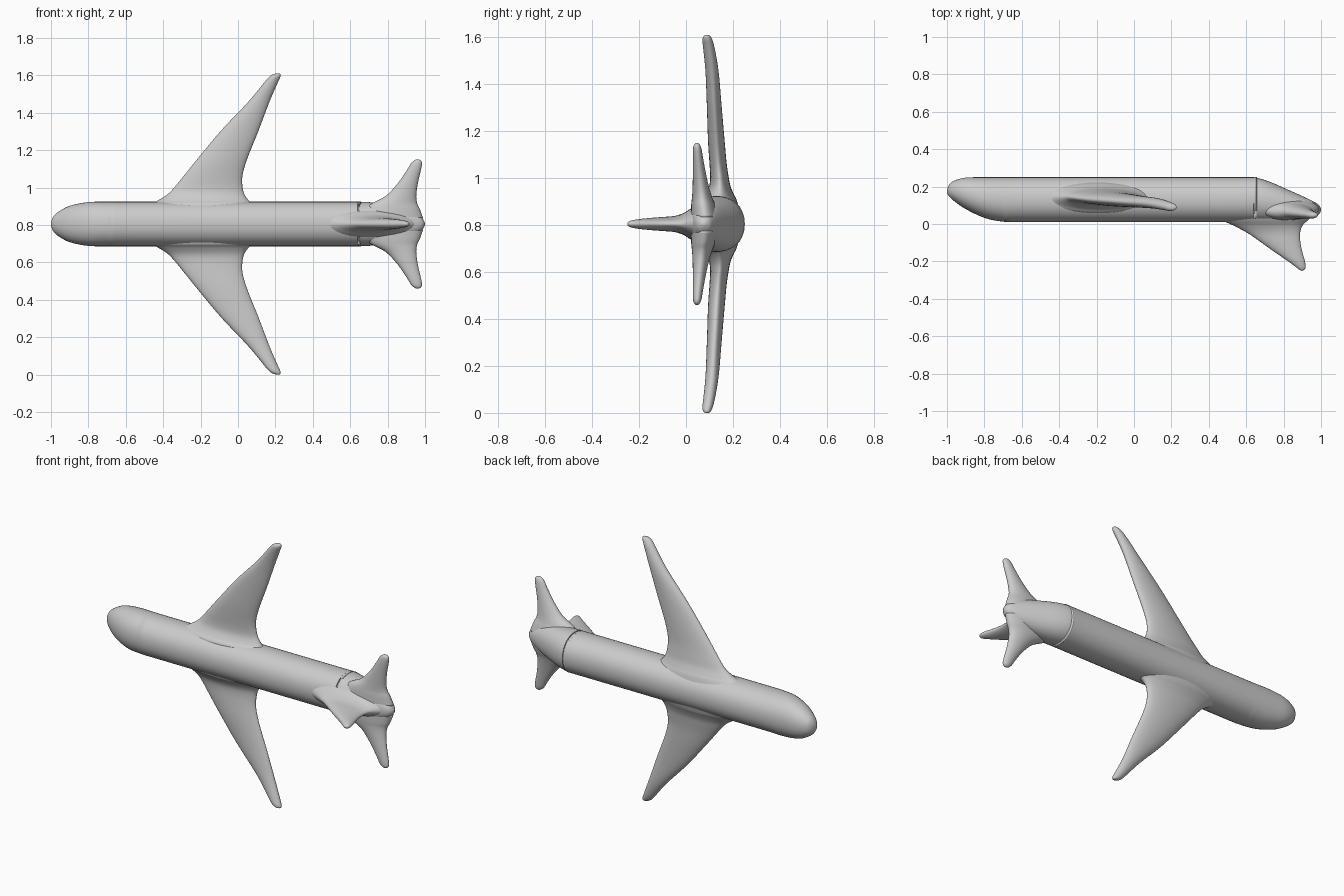
import bpy, bmesh, math

ZC = 0.805  # height of the fuselage axis


def interp(p, q, r, s, t):
    # Catmull-Rom blend of one value
    return 0.5 * (2*q + (r - p)*t + (2*p - 5*q + 4*r - s)*t*t + (3*q - p - 3*r + s)*t**3)


def loft(name, rows, place, n=40, sub=4, power=1.0):
    """rows: (station, a_min, a_max, b_min, b_max), an oval at each station."""
    fine = []
    for i in range(len(rows) - 1):
        four = [rows[max(i - 1, 0)], rows[i], rows[i + 1], rows[min(i + 2, len(rows) - 1)]]
        fine += [[interp(*v, k / sub) for v in zip(*four)] for k in range(sub)]
    fine.append(rows[-1])
    bm = bmesh.new()
    rings = []
    for s, a0, a1, b0, b1 in fine:
        ring = []
        for k in range(n):
            t = 2 * math.pi * k / n
            c, d = [math.copysign(abs(f)**power, f) for f in (math.cos(t), math.sin(t))]
            ring.append(bm.verts.new(place(s, (a0 + a1)/2 + c*(a1 - a0)/2,
                                           (b0 + b1)/2 + d*(b1 - b0)/2)))
        rings.append(ring)
    for r, q in zip(rings, rings[1:]):
        for k in range(n):
            bm.faces.new((r[k], r[(k + 1) % n], q[(k + 1) % n], q[k]))
    bm.faces.new(rings[0])
    bm.faces.new(rings[-1])
    bmesh.ops.recalc_face_normals(bm, faces=bm.faces)
    for f in bm.faces:
        f.smooth = True
    me = bpy.data.meshes.new(name)
    bm.to_mesh(me)
    bm.free()
    ob = bpy.data.objects.new(name, me)
    bpy.context.collection.objects.link(ob)
    return ob


# Fuselage: (x, top y, belly y, half width)
body = [(-1.0, .165, .18, .008), (-.99, .15, .207, .035), (-.965, .125, .23, .062),
        (-.9, .08, .248, .097), (-.8, .033, .25, .117), (-.7, .013, .25, .119),
        (-.55, .01, .25, .119), (.55, .01, .25, .119), (.64, .01, .249, .119),
        (.72, .01, .228, .115), (.84, .014, .176, .097), (.92, .025, .14, .073),
        (.97, .04, .115, .045), (.99, .053, .1, .024), (1.0, .07, .082, .006)]
loft("fuselage", [(x, y0, y1, -h, h) for x, y0, y1, h in body],
     lambda s, a, b: (s, a, ZC + b), power=0.93)

# Wing stations outward: (distance, leading x, trailing x, y min, y max)
wing = [(.06, -.54, .15, .05, .228), (.105, -.47, .085, .06, .215), (.125, -.43, .058, .078, .205),
        (.16, -.375, .034, .098, .19), (.2, -.337, .024, .103, .182), (.26, -.288, .024, .1, .173),
        (.35, -.215, .05, .094, .165), (.5, -.09, .11, .089, .152), (.65, .052, .167, .083, .139),
        (.75, .135, .21, .073, .122), (.785, .165, .226, .07, .112), (.8, .187, .228, .075, .104),
        (.805, .205, .222, .084, .096)]

# Tailplane stations, same layout
tail = [(.03, .64, .99, .02, .14), (.08, .68, .972, .022, .125), (.11, .715, .958, .025, .113),
        (.15, .79, .953, .028, .1), (.215, .852, .961, .029, .085), (.28, .898, .976, .029, .073),
        (.32, .922, .984, .03, .066), (.337, .938, .98, .034, .06), (.345, .953, .968, .042, .052)]

for side, sgn in (("left", 1), ("right", -1)):
    for part, rows in (("wing", wing), ("tailplane", tail)):
        loft(f"{side}_{part}", rows, lambda s, a, b, g=sgn: (a, b, ZC + g * s))

# Fin stations upward (toward -y): (distance, leading x, trailing x, half thickness)
fin = [(-.06, .4, .975, .085), (-.02, .47, .93, .066), (.01, .535, .9, .047), (.05, .61, .888, .034),
       (.1, .682, .89, .03), (.15, .752, .9, .026), (.2, .825, .914, .021), (.232, .868, .917, .015),
       (.245, .885, .91, .009), (.25, .895, .902, .004)]
loft("tail_fin", [(d, x0, x1, -h, h) for d, x0, x1, h in fin],
     lambda s, a, b: (a, -s, ZC + b))
